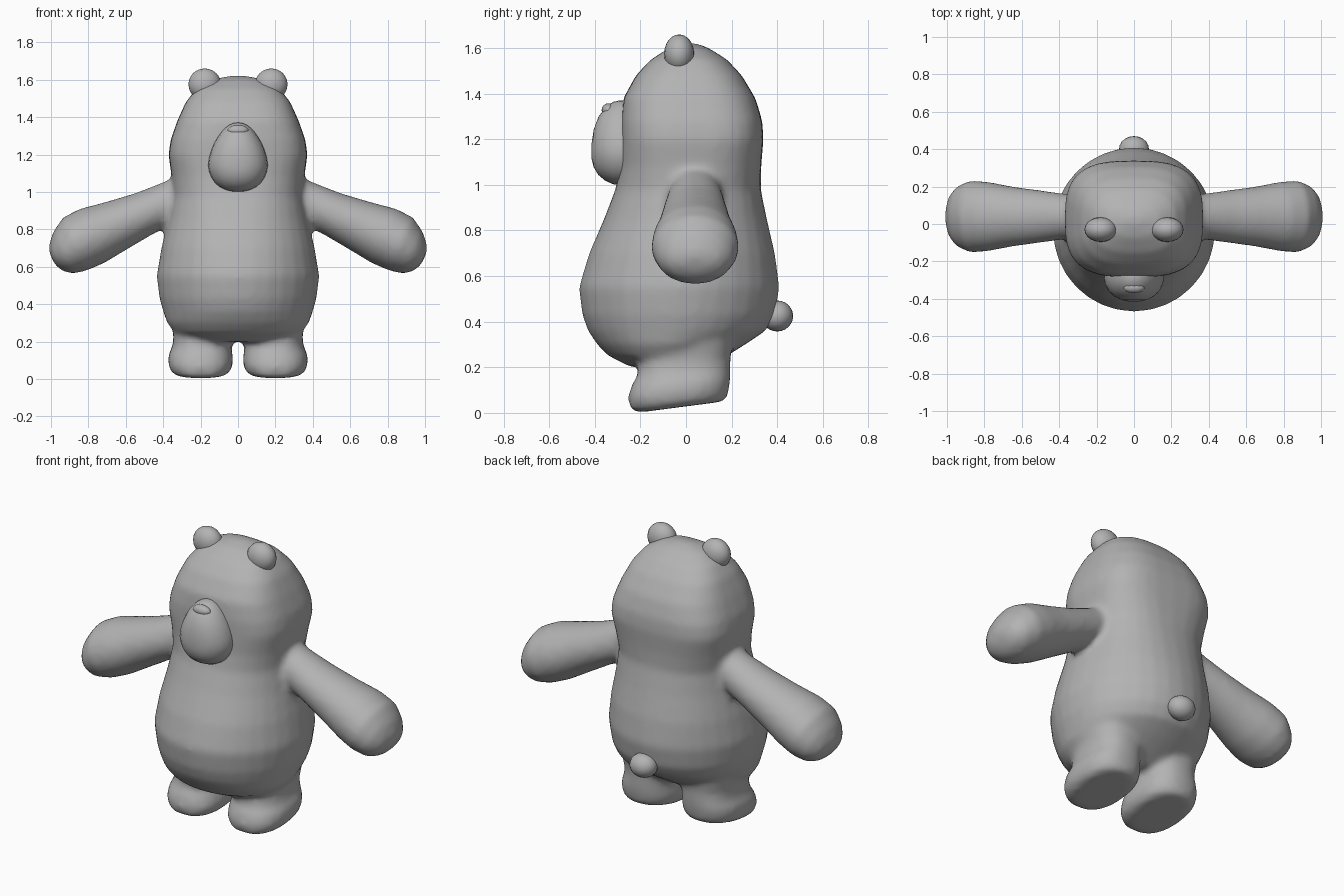
import bpy, bmesh
from math import cos, sin, pi
from mathutils import Vector

cube = bpy.data.objects.get("Cube")
if cube:
    bpy.data.objects.remove(cube, do_unlink=True)

grey = bpy.data.materials.new("soft_grey")
grey.use_nodes = True
grey.diffuse_color = (0.45, 0.45, 0.45, 1)
grey.node_tree.nodes["Principled BSDF"].inputs["Base Color"].default_value = grey.diffuse_color


def finish(bm, name):
    bmesh.ops.recalc_face_normals(bm, faces=bm.faces)
    for f in bm.faces:
        f.smooth = True
    mesh = bpy.data.meshes.new(name)
    bm.to_mesh(mesh)
    bm.free()
    mesh.materials.append(grey)
    obj = bpy.data.objects.new(name, mesh)
    bpy.context.collection.objects.link(obj)
    return obj


def oval(center, u, v, power=2.0, sides=32):
    """Superellipse ring around center, spanned by the half axes u and v."""
    def bend(t):
        return abs(t) ** (2 / power) * (1 if t > 0 else -1)
    angles = [2 * pi * i / sides for i in range(sides)]
    return [Vector(center) + Vector(u) * bend(cos(a)) + Vector(v) * bend(sin(a)) for a in angles]


def loft(bm, rings):
    loops = [[bm.verts.new(p) for p in ring] for ring in rings]
    for a, b in zip(loops, loops[1:]):
        for i in range(len(a)):
            j = (i + 1) % len(a)
            bm.faces.new((a[i], a[j], b[j], b[i]))
    bm.faces.new(loops[0][::-1])
    bm.faces.new(loops[-1])


def ball(name, center, radii):
    bm = bmesh.new()
    bmesh.ops.create_uvsphere(bm, u_segments=20, v_segments=12, radius=1)
    bmesh.ops.scale(bm, vec=radii, verts=bm.verts)
    bmesh.ops.translate(bm, vec=center, verts=bm.verts)
    return finish(bm, name)


# Torso and head: height, half width, front, back, squareness
torso = [
    (0.20, 0.25, -0.24, 0.10, 2), (0.25, 0.34, -0.34, 0.18, 2), (0.30, 0.38, -0.39, 0.26, 2),
    (0.36, 0.40, -0.43, 0.35, 2), (0.43, 0.42, -0.455, 0.39, 2), (0.55, 0.435, -0.47, 0.41, 2),
    (0.70, 0.41, -0.425, 0.39, 2.1), (0.85, 0.375, -0.36, 0.355, 2.2), (0.98, 0.35, -0.31, 0.328, 2.4),
    (1.08, 0.355, -0.29, 0.33, 2.7), (1.20, 0.372, -0.285, 0.34, 3), (1.28, 0.36, -0.285, 0.335, 3),
    (1.38, 0.325, -0.275, 0.305, 2.9), (1.48, 0.28, -0.22, 0.245, 2.8), (1.55, 0.225, -0.155, 0.18, 2.6),
    (1.60, 0.14, -0.075, 0.10, 2.4), (1.62, 0.05, -0.01, 0.05, 2),
]
# Arm: x, z, thickness, depth
arm = [
    (0.22, 1.00, 0.12, 0.12), (0.36, 0.945, 0.115, 0.12), (0.50, 0.885, 0.12, 0.14),
    (0.65, 0.82, 0.14, 0.16), (0.78, 0.765, 0.16, 0.185), (0.87, 0.722, 0.157, 0.193),
    (0.935, 0.675, 0.125, 0.165), (0.975, 0.65, 0.08, 0.12), (0.995, 0.645, 0.035, 0.06),
]
# Leg and foot: height, inner side, outer side, front, back
leg = [
    (0.00, 0.07, 0.33, -0.21, 0.16), (0.02, 0.04, 0.36, -0.245, 0.18), (0.07, 0.025, 0.375, -0.255, 0.19),
    (0.12, 0.03, 0.37, -0.24, 0.195), (0.16, 0.035, 0.35, -0.215, 0.195), (0.22, 0.03, 0.345, -0.205, 0.195),
    (0.34, 0.04, 0.36, -0.20, 0.21),
]

bm = bmesh.new()
loft(bm, [oval((0, (f + b) / 2, z), (w, 0, 0), (0, (b - f) / 2, 0), p) for z, w, f, b, p in torso])
for side in (-1, 1):
    loft(bm, [oval((side * x, 0.04, z), (side * 0.42 * t, 0, 0.9 * t), (0, d, 0)) for x, z, t, d in arm])
    rings = [oval((side * (i + o) / 2, (f + b) / 2, z), ((o - i) / 2, 0, 0), (0, (b - f) / 2, 0), 2.4)
             for z, i, o, f, b in leg]
    for ring in rings:
        for p in ring:
            # Soles rise toward the heel
            p.z += 0.13 * (p.y + 0.22) * max(0, 1 - p.z / 0.34)
    loft(bm, rings)
body = finish(bm, "body")

# Fuse the limbs into the torso with soft joints
remesh = body.modifiers.new("fuse", 'REMESH')
remesh.mode = 'VOXEL'
remesh.voxel_size = 0.018
remesh.use_smooth_shade = True
smooth = body.modifiers.new("soften", 'SMOOTH')
smooth.factor = 0.5
smooth.iterations = 7

# Muzzle: egg outline, narrow at the top, domed toward the front
bm = bmesh.new()
rings = []
for y, s in ((-0.22, 0.98), (-0.29, 1), (-0.32, 0.97), (-0.355, 0.86), (-0.385, 0.68), (-0.405, 0.44), (-0.414, 0.18)):
    ring = oval((0, y, 1.14 + 0.045 * s), (0.162 * s, 0, 0), (0, 0, 0.186 * s), 2.2)
    for p in ring:
        p.x *= 1 - 1.5 * (p.z - 1.15) if p.z > 1.15 else 1 + 0.4 * (1.15 - p.z)
    rings.append(ring)
loft(bm, rings)
finish(bm, "muzzle")

ball("nose", (0, -0.34, 1.328), (0.056, 0.03, 0.03))
ball("tail", (0, 0.40, 0.425), (0.08, 0.07, 0.068))
for name, side in (("left_ear", 1), ("right_ear", -1)):
    ball(name, (side * 0.178, -0.03, 1.575), (0.087, 0.066, 0.085))
